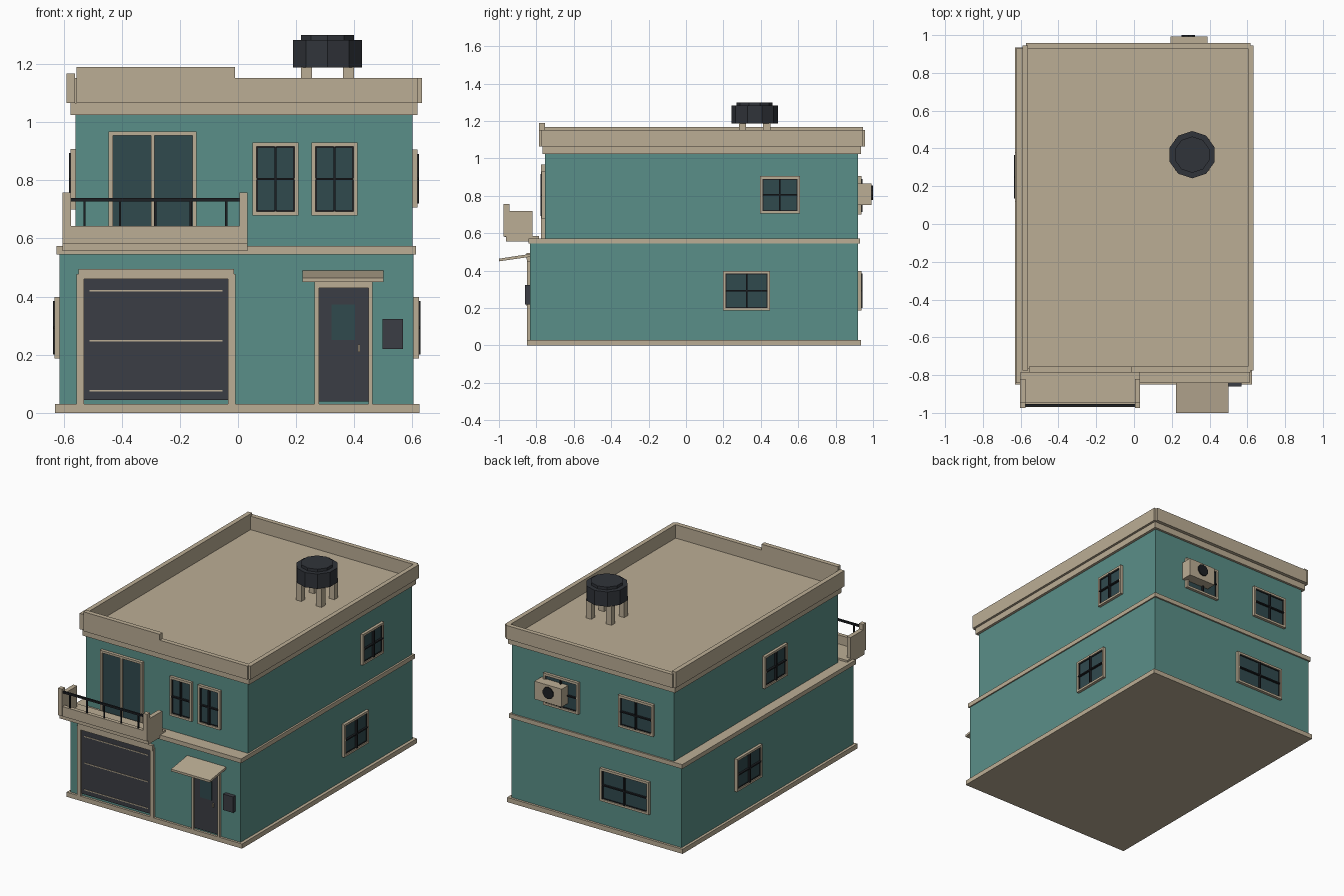
import bpy, bmesh, math
from mathutils import Matrix, Vector

if "Cube" in bpy.data.objects:
    bpy.data.objects.remove(bpy.data.objects["Cube"])


def material(name, rgb):
    m = bpy.data.materials.new(name)
    m.diffuse_color = (*rgb, 1)
    m.use_nodes = True
    m.node_tree.nodes["Principled BSDF"].inputs["Base Color"].default_value = m.diffuse_color
    return m


TEAL = material("teal_wall", (0.102, 0.275, 0.246))
BEIGE = material("beige_trim", (0.50, 0.42, 0.30))
DARK = material("dark_metal", (0.044, 0.047, 0.058))
BLACK = material("black_bars", (0.012, 0.014, 0.017))
GLASS = material("glass", (0.03, 0.067, 0.076))
TANK = material("tank_plastic", (0.03, 0.034, 0.042))


def finish(name, bm, mat):
    bmesh.ops.recalc_face_normals(bm, faces=bm.faces)
    me = bpy.data.meshes.new(name)
    bm.to_mesh(me)
    bm.free()
    me.materials.append(mat)
    ob = bpy.data.objects.new(name, me)
    bpy.context.collection.objects.link(ob)
    return ob


def boxes(name, mat, *items):
    """One object from boxes given as (x0, x1, y0, y1, z0, z1)."""
    bm = bmesh.new()
    for x0, x1, y0, y1, z0, z1 in items:
        mid = Vector((x0 + x1, y0 + y1, z0 + z1)) / 2
        size = (abs(x1 - x0), abs(y1 - y0), abs(z1 - z0), 1)
        bmesh.ops.create_cube(bm, size=1, matrix=Matrix.Translation(mid) @ Matrix.Diagonal(size))
    return finish(name, bm, mat)


def side_profile(name, mat, pts, spans):
    """Extrude a y-z outline along x, once for each span."""
    bm = bmesh.new()
    for x0, x1 in spans:
        f = bm.faces.new([bm.verts.new((x0, y, z)) for y, z in pts])
        r = bmesh.ops.extrude_face_region(bm, geom=[f])
        bmesh.ops.translate(bm, vec=(x1 - x0, 0, 0),
                            verts=[v for v in r["geom"] if isinstance(v, bmesh.types.BMVert)])
    return finish(name, bm, mat)


def drum(name, mat, sides, r, depth, matrix):
    bm = bmesh.new()
    bmesh.ops.create_cone(bm, cap_ends=True, segments=sides, radius1=r, radius2=r,
                          depth=depth, matrix=matrix)
    return finish(name, bm, mat)


def on_wall(axis, plane, out, u0, u1, z0, z1, d0, d1):
    """Box on a wall: u along the wall, d outward from it."""
    a, b = sorted((plane + out * d0, plane + out * d1))
    return (u0, u1, a, b, z0, z1) if axis == "y" else (a, b, u0, u1, z0, z1)


def ring(u0, u1, z0, z1, t, d):
    return [(u0, u0 + t, z0, z1, -0.01, d), (u1 - t, u1, z0, z1, -0.01, d),
            (u0 + t, u1 - t, z0, z0 + t, -0.01, d), (u0 + t, u1 - t, z1 - t, z1, -0.01, d)]


def window(name, wall, u0, u1, z0, z1):
    def put(part, mat, items):
        boxes(f"{name}_{part}", mat, *[on_wall(*wall, *i) for i in items])
    t, h = 0.014, 0.004
    uc, zc = (u0 + u1) / 2, (z0 + z1) / 2
    put("frame", BEIGE, ring(u0, u1, z0, z1, t, 0.018))
    put("glass", GLASS, [(u0 + t, u1 - t, z0 + t, z1 - t, -0.01, 0.008)])
    put("bars", BLACK, ring(u0 + t, u1 - t, z0 + t, z1 - t, 0.005, 0.012)
        + [(uc - h, uc + h, z0 + t, z1 - t, 0, 0.023), (u0 + t, u1 - t, zc - h, zc + h, 0, 0.021)])


# Floors, plinth, ledge and roof slab
boxes("plinth", BEIGE, (-0.63, 0.624, -0.85, 0.935, 0, 0.03))
boxes("ground_floor", TEAL, (-0.613, 0.604, -0.835, 0.92, 0.03, 0.545))
boxes("floor_ledge", BEIGE, (-0.624, 0.612, -0.842, 0.93, 0.545, 0.573))
boxes("upper_floor", TEAL, (-0.558, 0.60, -0.755, 0.92, 0.573, 1.025))
boxes("roof_slab", BEIGE, (-0.576, 0.617, -0.767, 0.935, 1.025, 1.065))

# Parapet, with the raised stretch at the front
boxes("side_parapets", BEIGE, (-0.59, -0.56, -0.775, 0.945, 1.065, 1.167),
      (0.603, 0.632, -0.775, 0.945, 1.065, 1.152))
boxes("back_parapet", BEIGE, (-0.572, 0.617, 0.928, 0.957, 1.065, 1.152))
boxes("front_parapet", BEIGE, (-0.01, 0.617, -0.785, -0.755, 1.065, 1.152),
      (-0.556, -0.01, -0.785, -0.755, 1.065, 1.19))

# Windows
FRONT_UP = ("y", -0.755, -1)
BACK = ("y", 0.92, 1)
window("front_window_a", FRONT_UP, 0.05, 0.208, 0.678, 0.93)
window("front_window_b", FRONT_UP, 0.253, 0.411, 0.678, 0.93)
window("right_upper_window", ("x", 0.60, 1), 0.395, 0.61, 0.706, 0.905)
window("right_lower_window", ("x", 0.604, 1), 0.198, 0.45, 0.187, 0.398)
window("left_upper_window", ("x", -0.558, -1), -0.217, 0.017, 0.70, 0.907)
window("left_lower_window", ("x", -0.613, -1), 0.12, 0.378, 0.187, 0.398)
window("back_lower_window", BACK, -0.39, -0.04, 0.187, 0.398)
window("back_upper_window_a", BACK, -0.42, -0.17, 0.70, 0.905)
window("back_upper_window_b", BACK, 0.115, 0.365, 0.70, 0.905)

# Air conditioner with its fan
boxes("air_conditioner", BEIGE, (0.193, 0.388, 0.92, 0.993, 0.75, 0.866))
drum("fan", BLACK, 10, 0.038, 0.02,
     Matrix.Translation((0.288, 0.99, 0.817)) @ Matrix.Rotation(math.pi / 2, 4, "X"))

# Garage
boxes("garage_frame", BEIGE, (-0.555, -0.53, -0.85, -0.82, 0.03, 0.478),
      (-0.034, -0.008, -0.85, -0.82, 0.03, 0.478), (-0.549, -0.014, -0.853, -0.82, 0.46, 0.495))
boxes("garage_door", DARK, (-0.53, -0.034, -0.842, -0.82, 0.045, 0.46))
boxes("garage_slats", BEIGE, *[(-0.51, -0.053, -0.845, -0.83, z - 0.003, z + 0.003)
                               for z in (0.076, 0.248, 0.42)])

# Entrance door, canopy and letter box
boxes("door_frame", BEIGE, (0.263, 0.278, -0.85, -0.82, 0.03, 0.45),
      (0.449, 0.463, -0.85, -0.82, 0.03, 0.45), (0.278, 0.449, -0.85, -0.82, 0.43, 0.45))
boxes("door", DARK, (0.278, 0.449, -0.842, -0.82, 0.04, 0.43))
boxes("door_glass", GLASS, (0.322, 0.402, -0.846, -0.83, 0.25, 0.372))
boxes("door_handle", BEIGE, (0.412, 0.419, -0.853, -0.83, 0.21, 0.236))
side_profile("canopy", BEIGE, [(-1, 0.45), (-1, 0.464), (-0.83, 0.49), (-0.83, 0.474)],
             [(0.222, 0.5)])
boxes("letter_box", DARK, (0.497, 0.568, -0.861, -0.83, 0.22, 0.323))

# Balcony door
boxes("balcony_door_frame", BEIGE, (-0.445, -0.43, -0.775, -0.745, 0.57, 0.968),
      (-0.157, -0.143, -0.775, -0.745, 0.57, 0.968), (-0.43, -0.157, -0.775, -0.745, 0.954, 0.968),
      (-0.30, -0.287, -0.775, -0.745, 0.57, 0.954))
boxes("balcony_door_glass", GLASS, (-0.43, -0.30, -0.764, -0.745, 0.573, 0.954),
      (-0.287, -0.157, -0.764, -0.745, 0.573, 0.954))

# Balcony slab, walls and railing
boxes("balcony_slab", BEIGE, (-0.603, 0.033, -0.962, -0.785, 0.557, 0.585))
boxes("balcony_front_wall", BEIGE, (-0.577, 0.007, -0.97, -0.945, 0.58, 0.643))
side_profile("balcony_side_walls", BEIGE,
             [(-0.975, 0.582), (-0.975, 0.757), (-0.945, 0.757), (-0.945, 0.72),
              (-0.82, 0.72), (-0.82, 0.582)], [(-0.603, -0.575), (0.005, 0.033)])
boxes("balcony_railing", BLACK, (-0.577, 0.007, -0.966, -0.954, 0.727, 0.739),
      *[(x - 0.004, x + 0.004, -0.964, -0.956, 0.64, 0.73)
        for x in (-0.528, -0.406, -0.284, -0.162, -0.04)])

# Water tank on four legs
TX, TY = 0.308, 0.367
boxes("tank_legs", BEIGE, *[(TX + i * 0.072 - 0.019, TX + i * 0.072 + 0.019,
                             TY + j * 0.065 - 0.019, TY + j * 0.065 + 0.019, 1.06, 1.19)
                            for i in (-1, 1) for j in (-1, 1)])
turn = Matrix.Rotation(math.radians(90), 4, "Z")
for name, r, z0, z1 in (("tank", 0.125, 1.187, 1.282), ("tank_lid", 0.096, 1.282, 1.30)):
    ob = drum(name, TANK, 10, r, z1 - z0, Matrix.Translation((TX, TY, (z0 + z1) / 2)))
    # one corner of the decagon points along y
    y_max = max(v.co.y for v in ob.data.vertices)
    if y_max < TY + r * 0.99:
        ob.data.transform(Matrix.Translation((TX, TY, 0)) @ turn @ Matrix.Translation((-TX, -TY, 0)))
